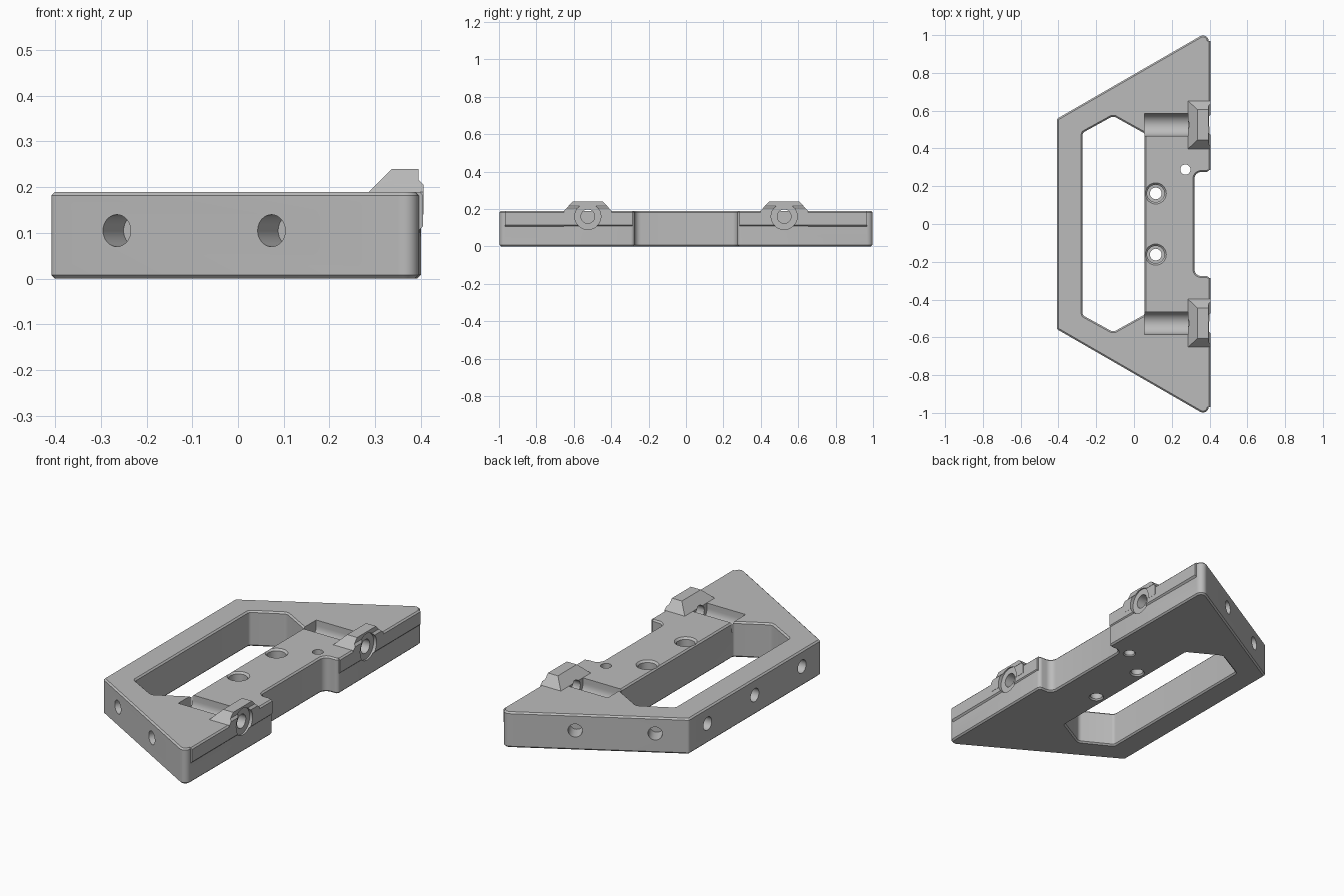
import bpy
import bmesh
import math
from mathutils import Vector

if "Cube" in bpy.data.objects:
    bpy.data.objects.remove(bpy.data.objects["Cube"], do_unlink=True)

HEIGHT, CHAMFER, FACE_X, LEDGE_X = 0.19, 0.008, 0.395, 0.405
SOCKET_Y, SOCKET_Z = 0.525, 0.16

grey = bpy.data.materials.new("plain grey")
grey.use_nodes = True
grey.diffuse_color = (0.5, 0.5, 0.5, 1)
grey.node_tree.nodes["Principled BSDF"].inputs["Base Color"].default_value = (0.5, 0.5, 0.5, 1)


def fillet(corners, steps=6):
    """Round the corners (x, y, radius) of a closed outline."""
    out = []
    for i, (x, y, r) in enumerate(corners):
        p = Vector((x, y))
        a = (Vector(corners[i - 1][:2]) - p).normalized()
        b = (Vector(corners[(i + 1) % len(corners)][:2]) - p).normalized()
        half = a.angle(b) / 2
        centre = p + (a + b).normalized() * (r / math.sin(half))
        start = p + a * (r / math.tan(half)) - centre
        end = p + b * (r / math.tan(half)) - centre
        sweep = start.angle_signed(end)
        for k in range(steps + 1):
            t = -sweep * k / steps
            c, s = math.cos(t), math.sin(t)
            out.append(centre + Vector((start.x * c - start.y * s, start.x * s + start.y * c)))
    return out


def offset(points, d):
    """Grow a counter-clockwise outline by d."""
    out = []
    for i, p in enumerate(points):
        a = (p - points[i - 1]).normalized()
        b = (points[(i + 1) % len(points)] - p).normalized()
        na, nb = Vector((a.y, -a.x)), Vector((b.y, -b.x))
        out.append(p + (na + nb) * (d / (1 + na.dot(nb))))
    return out


def loft(name, rings):
    """Closed solid through rings of equal point count."""
    bm = bmesh.new()
    loops = [[bm.verts.new(p) for p in ring] for ring in rings]
    n = len(loops[0])
    for lo, hi in zip(loops, loops[1:]):
        for i in range(n):
            j = (i + 1) % n
            bm.faces.new((lo[i], lo[j], hi[j], hi[i]))
    bm.faces.new(loops[0][::-1])
    bm.faces.new(loops[-1])
    bmesh.ops.recalc_face_normals(bm, faces=bm.faces)
    mesh = bpy.data.meshes.new(name)
    bm.to_mesh(mesh)
    bm.free()
    mesh.materials.append(grey)
    obj = bpy.data.objects.new(name, mesh)
    bpy.context.collection.objects.link(obj)
    return obj


def slab(name, outline, levels):
    """Upright solid; levels are (height, outline growth)."""
    return loft(name, [[(p.x, p.y, z) for p in offset(outline, d)] for z, d in levels])


def box(name, x0, x1, y0, y1, z0, z1):
    return loft(name, [[(x0, y0, z), (x1, y0, z), (x1, y1, z), (x0, y1, z)] for z in (z0, z1)])


def turned(name, origin, direction, stations, sides=32):
    """Round solid along a direction; stations are (distance, radius)."""
    turn = Vector(direction).to_track_quat("Z", "Y")
    rings = []
    for t, r in stations:
        angles = [2 * math.pi * k / sides for k in range(sides)]
        rings.append([Vector(origin) + turn @ Vector((r * math.cos(a), r * math.sin(a), t))
                      for a in angles])
    return loft(name, rings)


def combine(target, other, operation):
    mod = target.modifiers.new(operation.lower(), "BOOLEAN")
    mod.operation, mod.solver, mod.object = operation, "EXACT", other
    bpy.context.view_layer.objects.active = target
    bpy.ops.object.modifier_apply(modifier=mod.name)
    bpy.data.objects.remove(other, do_unlink=True)


def mirrored(half):
    """Outline half with y > 0, completed across y = 0."""
    return fillet(half + [(x, -y, r) for x, y, r in reversed(half)])


# Plate with chamfered rims and a notch in its right edge
plate_half = [(0.32, 0.275, 0.035), (FACE_X + 0.005, 0.275, 0.02),
              (FACE_X, 1.02, 0.03), (-0.408, 0.557, 0.015)]
plate = slab("mounting_plate", mirrored(plate_half),
             [(0, -CHAMFER), (CHAMFER, 0), (HEIGHT - CHAMFER, 0), (HEIGHT, -CHAMFER)])

# Hexagonal window with flared rims
window_half = [(0.055, 0.48, 0.012), (-0.11, 0.572, 0.03), (-0.272, 0.483, 0.02)]
window = slab("window_cutter", mirrored(window_half),
              [(-CHAMFER, 2 * CHAMFER), (CHAMFER, 0),
               (HEIGHT - CHAMFER, 0), (HEIGHT + CHAMFER, 2 * CHAMFER)])
combine(plate, window, "DIFFERENCE")

for side in (-1, 1):
    # Ledge strip along the upper right edge
    profile = [(0.37, 0.105), (FACE_X, 0.105), (LEDGE_X, 0.115),
               (LEDGE_X, HEIGHT - 0.008), (LEDGE_X - 0.008, HEIGHT), (0.37, HEIGHT)]
    ledge = loft("ledge", [[(x, side * y, z) for x, z in profile] for y in (0.287, 0.968)])
    combine(plate, ledge, "UNION")

    # Wedge block standing on the edge
    sections = [(0.14, 0.286, 0.406, 0.127), (HEIGHT, 0.286, 0.406, 0.127),
                (0.205, 0.301, 0.406, 0.113), (0.216, 0.312, FACE_X, 0.103),
                (0.24, 0.336, FACE_X, 0.08)]
    yc = side * SOCKET_Y
    block = loft("wedge_block", [[(x0, yc - w, z), (x1, yc - w, z), (x1, yc + w, z), (x0, yc + w, z)]
                                 for z, x0, x1, w in sections])
    combine(plate, block, "UNION")

    # Round-bottomed pocket behind the block
    trough = turned("trough_cutter", (0.055, yc, SOCKET_Z), (1, 0, 0), [(0, 0.059), (0.23, 0.059)])
    combine(plate, trough, "DIFFERENCE")
    combine(plate, box("pocket_cutter", 0.055, 0.285, yc - 0.059, yc + 0.059, SOCKET_Z, 0.3),
            "DIFFERENCE")

    # Stepped socket through the edge
    socket = turned("socket_cutter", (0.27, yc, SOCKET_Z), (1, 0, 0),
                    [(0, 0.037), (0.118, 0.037), (0.118, 0.07), (0.16, 0.07)])
    combine(plate, socket, "DIFFERENCE")

    # Counterbored screw holes in the deck
    screw = turned("screw_cutter", (0.115, side * 0.162, 0), (0, 0, 1),
                   [(-0.01, 0.045), (0.008, 0.031), (0.09, 0.031), (0.09, 0.046),
                    (HEIGHT - 0.01, 0.046), (HEIGHT + 0.01, 0.066)])
    combine(plate, screw, "DIFFERENCE")

    # Blind holes in the slanted ends
    slope = math.radians(30)
    for x in (-0.265, 0.073):
        y = side * (0.557 + (x + 0.408) * math.tan(slope))
        inward = Vector((math.sin(slope), -side * math.cos(slope), 0))
        hole = turned("end_hole_cutter", Vector((x, y, 0.105)) - inward * 0.02, inward,
                      [(0, 0.035), (0.11, 0.035)])
        combine(plate, hole, "DIFFERENCE")

# Blind holes in the long left-hand edge
for y in (-0.4, 0, 0.4):
    hole = turned("side_hole_cutter", (-0.43, y, 0.105), (1, 0, 0), [(0, 0.035), (0.1, 0.035)])
    combine(plate, hole, "DIFFERENCE")

# Small single pin hole
pin = turned("pin_cutter", (0.272, 0.288, 0), (0, 0, 1),
             [(-0.01, 0.04), (0.006, 0.027), (HEIGHT + 0.01, 0.027)])
combine(plate, pin, "DIFFERENCE")

bpy.ops.object.select_all(action="DESELECT")
plate.select_set(True)
bpy.context.view_layer.objects.active = plate
bpy.ops.object.shade_smooth_by_angle(angle=math.radians(25))
